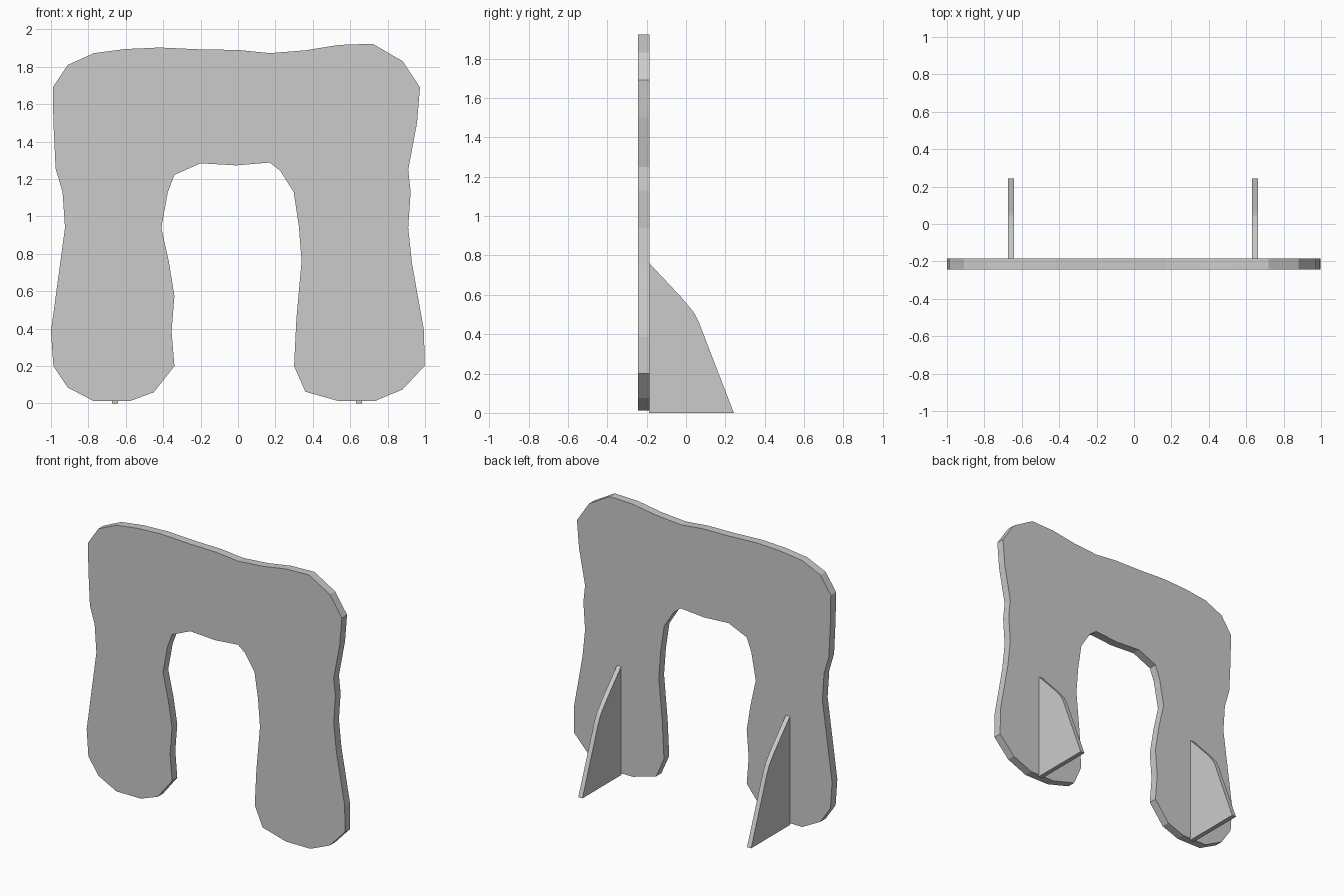
import bpy
import bmesh
from mathutils import Vector


def extrude_profile(name, points, direction):
    """Flat outline extruded along a direction into a closed solid."""
    bm = bmesh.new()
    face = bm.faces.new([bm.verts.new(p) for p in points])
    new = bmesh.ops.extrude_face_region(bm, geom=[face], use_keep_orig=True)["geom"]
    bmesh.ops.translate(bm, vec=Vector(direction),
                        verts=[g for g in new if isinstance(g, bmesh.types.BMVert)])
    bmesh.ops.recalc_face_normals(bm, faces=bm.faces[:])
    mesh = bpy.data.meshes.new(name)
    bm.to_mesh(mesh)
    bm.free()
    obj = bpy.data.objects.new(name, mesh)
    bpy.context.collection.objects.link(obj)
    return obj


# Wavy arch panel: outer edge over the top, then right leg, opening, left leg
arch = [
    (-.99, 1.69), (-.91, 1.81), (-.77, 1.873), (-.6, 1.895), (-.42, 1.903),
    (-.2, 1.893), (0, 1.89), (.17, 1.873), (.36, 1.888), (.54, 1.917),
    (.72, 1.923), (.88, 1.83), (.973, 1.69), (.957, 1.5), (.91, 1.25),
    (.923, 1.13), (.91, .94), (.93, .75), (.995, .385), (.997, .2),
    (.88, .075), (.73, .012), (.54, .012), (.36, .063), (.30, .2),
    (.312, .45), (.34, .76), (.325, .95), (.298, 1.13), (.225, 1.245),
    (.17, 1.288), (-.01, 1.273), (-.2, 1.284), (-.34, 1.222), (-.375, 1.13),
    (-.41, .94), (-.37, .76), (-.34, .575), (-.355, .385), (-.34, .2),
    (-.45, .06), (-.58, .012), (-.77, .012), (-.91, .085), (-.987, .2),
    (-1, .385), (-.925, .94), (-.938, 1.13), (-.975, 1.255), (-.987, 1.5),
]
extrude_profile("arch_panel", [(x, -.243, z) for x, z in arch], (0, .058, 0))

# Support fins standing behind each leg
fin = [(-.188, 0), (.243, 0), (.10, .37), (.068, .455), (.04, .51), (-.02, .583), (-.188, .762)]
for side, x in (("left", -.658), ("right", .647)):
    extrude_profile(f"support_fin_{side}", [(x - .016, y, z) for y, z in fin], (.032, 0, 0))
